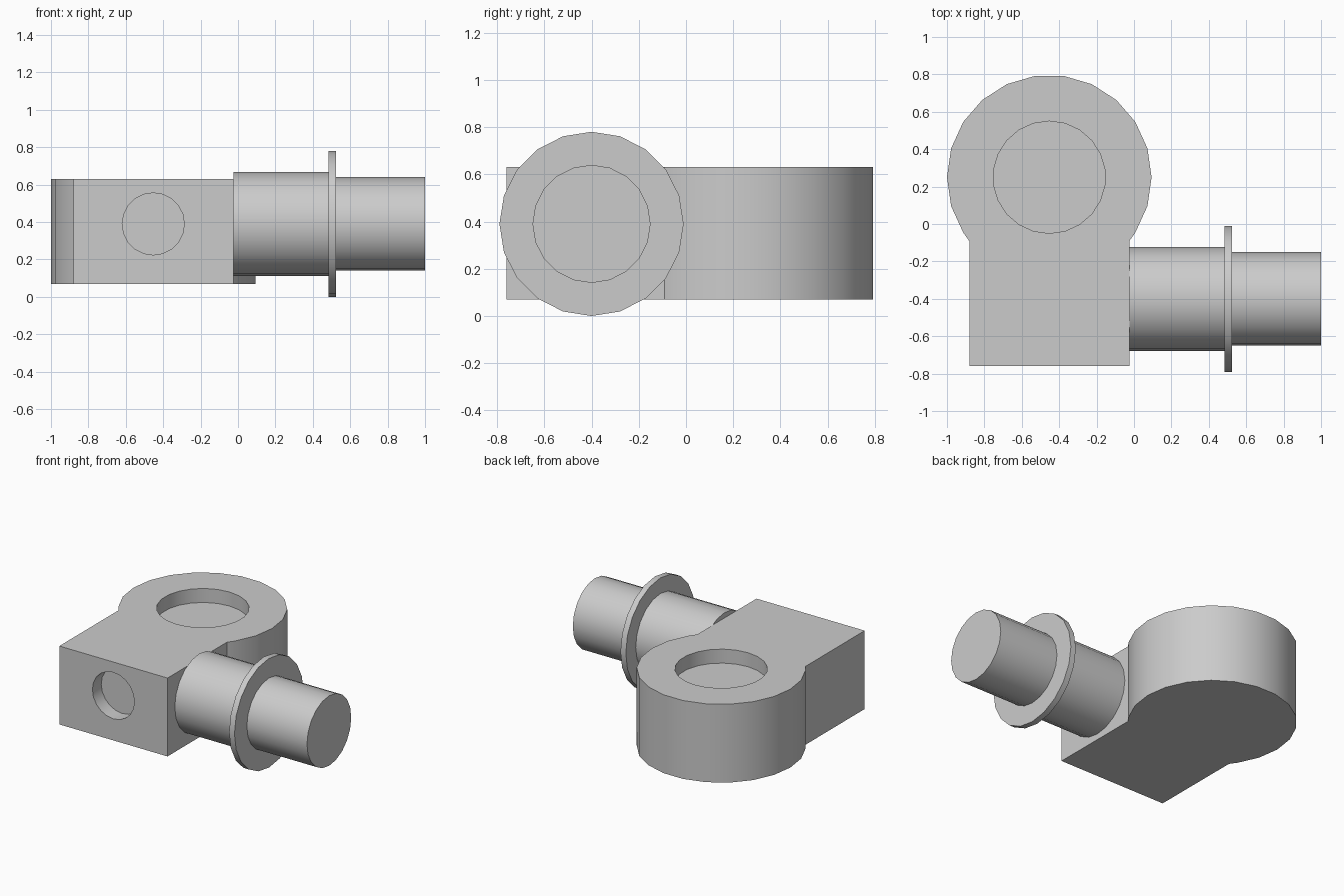
import bpy, bmesh, math
from mathutils import Matrix, Vector

cube = bpy.data.objects.get("Cube")
if cube:
    bpy.data.objects.remove(cube, do_unlink=True)

grey = bpy.data.materials.new("plain grey")
grey.use_nodes = True
colour = (0.6, 0.6, 0.6, 1)
grey.diffuse_color = colour
grey.node_tree.nodes["Principled BSDF"].inputs["Base Color"].default_value = colour


def add_object(name, bm):
    bmesh.ops.recalc_face_normals(bm, faces=bm.faces)
    mesh = bpy.data.meshes.new(name)
    bm.to_mesh(mesh)
    bm.free()
    mesh.materials.append(grey)
    obj = bpy.data.objects.new(name, mesh)
    bpy.context.collection.objects.link(obj)
    return obj


def activate(obj):
    bpy.ops.object.select_all(action='DESELECT')
    obj.select_set(True)
    bpy.context.view_layer.objects.active = obj


def smooth(obj):
    activate(obj)
    bpy.ops.object.shade_smooth_by_angle(angle=math.radians(30))


def cylinder(name, start, end, radius, sides):
    """Closed cylinder between two points."""
    start, end = Vector(start), Vector(end)
    axis = end - start
    turn = axis.to_track_quat('Z', 'Y').to_matrix().to_4x4()
    bm = bmesh.new()
    bmesh.ops.create_cone(bm, cap_ends=True, segments=sides, radius1=radius, radius2=radius,
                          depth=axis.length, matrix=Matrix.Translation((start + end) / 2) @ turn)
    return add_object(name, bm)


# Body: keyhole outline, a round head running into a square block
BOTTOM, TOP = 0.07, 0.63
HEAD_X, HEAD_Y, HEAD_R, SIDES = -0.453, 0.25, 0.547, 22
LEFT, RIGHT, FRONT = -0.88, -0.025, -0.76


def join_angle(x):
    return math.asin((x - HEAD_X) / HEAD_R)


first = join_angle(RIGHT) - math.pi / 2
last = 1.5 * math.pi + join_angle(LEFT)
steps = [math.tau * i / SIDES for i in range(-SIDES, SIDES)]
angles = [first] + [a for a in steps if first + 0.03 < a < last - 0.03] + [last]
outline = [(HEAD_X + HEAD_R * math.cos(a), HEAD_Y + HEAD_R * math.sin(a)) for a in angles]
outline += [(LEFT, FRONT), (RIGHT, FRONT)]

bm = bmesh.new()
base = bm.faces.new([bm.verts.new((x, y, BOTTOM)) for x, y in outline])
extruded = bmesh.ops.extrude_face_region(bm, geom=[base], use_keep_orig=True)
bmesh.ops.translate(bm, vec=(0, 0, TOP - BOTTOM),
                    verts=[v for v in extruded["geom"] if isinstance(v, bmesh.types.BMVert)])
body = add_object("body", bm)

# Shallow round pockets in the head and in the front of the block
pockets = [
    cylinder("head_pocket", (HEAD_X, HEAD_Y, TOP - 0.1), (HEAD_X, HEAD_Y, TOP + 0.2), 0.3, SIDES),
    cylinder("front_pocket", (HEAD_X, FRONT + 0.1, 0.39), (HEAD_X, FRONT - 0.2, 0.39), 0.166, 20),
]
for cutter in pockets:
    cutter.hide_render = True
    activate(body)
    cut = body.modifiers.new("cut", 'BOOLEAN')
    cut.operation = 'DIFFERENCE'
    cut.solver = 'EXACT'
    cut.object = cutter
    bpy.ops.object.modifier_apply(modifier=cut.name)
    bpy.data.objects.remove(cutter, do_unlink=True)
smooth(body)

# Side spindle: collar, flange and shaft on one axis
for name, x0, x1, radius in (("collar", RIGHT, 0.49, 0.278),
                             ("flange", 0.483, 0.525, 0.39),
                             ("shaft", 0.515, 1.0, 0.25)):
    smooth(cylinder(name, (x0, -0.4, 0.39), (x1, -0.4, 0.39), radius, 20))
